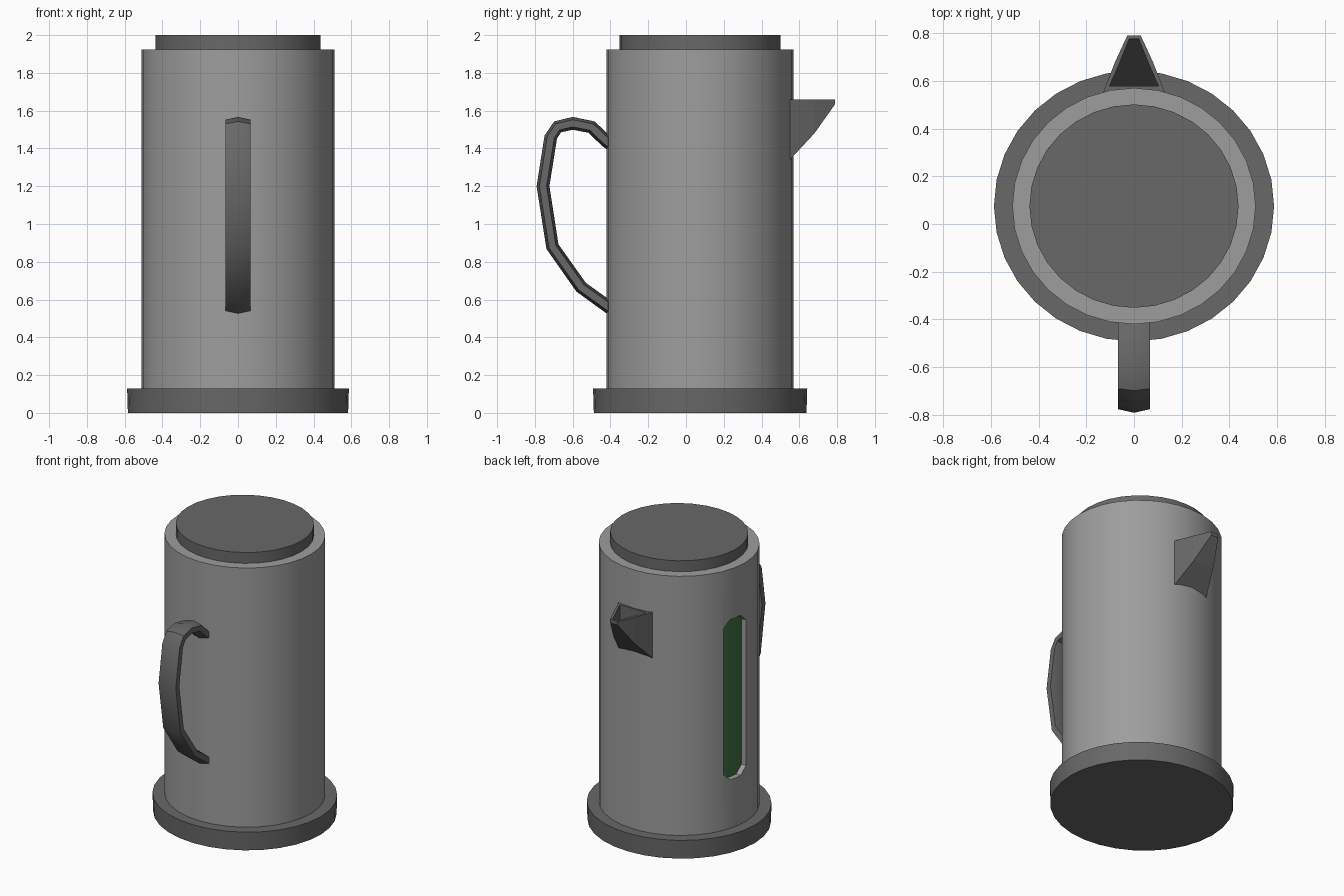
import bpy, bmesh, math
from mathutils import Vector

if "Cube" in bpy.data.objects:
    bpy.data.objects.remove(bpy.data.objects["Cube"])

CY = 0.075  # y of the pot's axis


def material(name, rgb):
    m = bpy.data.materials.new(name)
    m.diffuse_color = (*rgb, 1)
    m.use_nodes = True
    m.node_tree.nodes["Principled BSDF"].inputs["Base Color"].default_value = m.diffuse_color
    return m


GREY = material("body_grey", (0.34, 0.34, 0.34))
DARK = material("dark_grey", (0.138, 0.138, 0.138))
GREEN = material("window_green", (0.048, 0.158, 0.057))


def mesh_object(name, verts, faces, mat):
    me = bpy.data.meshes.new(name)
    me.from_pydata(verts, [], faces)
    bm = bmesh.new()
    bm.from_mesh(me)
    bmesh.ops.recalc_face_normals(bm, faces=bm.faces)
    bm.to_mesh(me)
    bm.free()
    ob = bpy.data.objects.new(name, me)
    bpy.context.collection.objects.link(ob)
    me.materials.append(mat)
    return ob


def loft(name, rings, mat):
    """Closed skin through rings of equal length, capped at both ends."""
    n = len(rings[0])
    faces = [(k * n + i, k * n + (i + 1) % n, (k + 1) * n + (i + 1) % n, (k + 1) * n + i)
             for k in range(len(rings) - 1) for i in range(n)]
    faces += [tuple(range(n)), tuple(range((len(rings) - 1) * n, len(rings) * n))]
    return mesh_object(name, [p for r in rings for p in r], faces, mat)


def smooth(ob):
    bpy.ops.object.select_all(action='DESELECT')
    ob.select_set(True)
    bpy.context.view_layer.objects.active = ob
    bpy.ops.object.shade_smooth_by_angle(angle=math.radians(30))


def drum(name, levels, mat):
    """Slightly oval 32-sided cylinder; levels are (rx, ry, z)."""
    rings = [[(rx * math.cos(a), CY + ry * math.sin(a), z)
              for a in (2 * math.pi * i / 32 for i in range(32))]
             for rx, ry, z in levels]
    return loft(name, rings, mat)


# Base, body and lid
base = drum("base", [(0.583, 0.563, 0), (0.587, 0.567, 0.128)], DARK)
body = drum("body", [(0.51, 0.495, 0.12), (0.51, 0.495, 1.925)], GREY)
lid = drum("lid", [(0.438, 0.426, 1.91), (0.438, 0.426, 2.0)], DARK)

# Slot with chamfered corners cut into the left side
y0, y1, z0, z1, c = CY - 0.003, CY + 0.188, 0.465, 1.575, 0.05
outline = [(y0 + c, z0), (y1 - c, z0), (y1, z0 + c), (y1, z1 - c),
           (y1 - c, z1), (y0 + c, z1), (y0, z1 - c), (y0, z0 + c)]
cutter = loft("slot_cutter", [[(x, y, z) for y, z in outline] for x in (-0.6, -0.425)], GREY)
cutter.hide_render = True
boolean = body.modifiers.new("slot", 'BOOLEAN')
boolean.operation = 'DIFFERENCE'
boolean.solver = 'EXACT'
boolean.object = cutter
bpy.context.view_layer.objects.active = body
bpy.ops.object.modifier_apply(modifier="slot")
bpy.data.objects.remove(cutter)

# Green level window set back in the slot
arc = [math.pi - 2 * math.pi * i / 32 for i in range(-1, 4)]
verts = [(0.475 * math.cos(a), CY + 0.46 * math.sin(a), z)
         for a in arc for z in (z0 - 0.02, z1 + 0.02)]
window = mesh_object("window", verts,
                     [(2 * i, 2 * i + 1, 2 * i + 3, 2 * i + 2) for i in range(4)], GREEN)

# Handle: six-sided band swept along a side profile
path = [Vector(p) for p in [(-0.38, 1.41), (-0.42, 1.437), (-0.50, 1.513), (-0.60, 1.533),
                            (-0.68, 1.514), (-0.716, 1.46), (-0.757, 1.20),
                            (-0.707, 0.88), (-0.555, 0.665), (-0.42, 0.568), (-0.38, 0.54)]]
rings = []
for i, p in enumerate(path):
    t = (path[min(i + 1, len(path) - 1)] - path[max(i - 1, 0)]).normalized()
    n = Vector((-t.y, t.x))
    rings.append([(x, *(p + n * d)) for x, d in
                  [(-0.066, 0.019), (0, 0.034), (0.066, 0.019),
                   (0.066, -0.019), (0, -0.034), (-0.066, -0.019)]])
handle = loft("handle", rings, DARK)
for ob in (base, body, lid, window, handle):
    smooth(ob)


# Spout: solid wedge narrowing to the tip, with a pocket open at the top
def trough(sections):
    return [[(-w, y, top), (-w, y, low), (w, y, low), (w, y, top)]
            for w, y, low, top in sections]


outer = trough([(0.13, 0.55, 1.34, 1.66), (0.079, 0.68, 1.48, 1.66), (0.028, 0.79, 1.635, 1.66)])
inner = trough([(0.103, 0.578, 1.37, 1.66), (0.058, 0.68, 1.51, 1.66), (0.02, 0.775, 1.645, 1.66)])
verts, faces = [], []
for o, i in zip(outer, inner):
    verts += o + i
for k in (0, 8):  # outer skin, pocket skin and side rims
    for a, b in [(0, 1), (1, 2), (2, 3), (4, 5), (5, 6), (6, 7), (0, 4), (3, 7)]:
        faces.append((k + a, k + b, k + b + 8, k + a + 8))
for k in (0, 16):  # end walls and end rims
    faces += [(k, k + 1, k + 2, k + 3), (k + 4, k + 5, k + 6, k + 7), (k, k + 3, k + 7, k + 4)]
mesh_object("spout", verts, faces, DARK)
